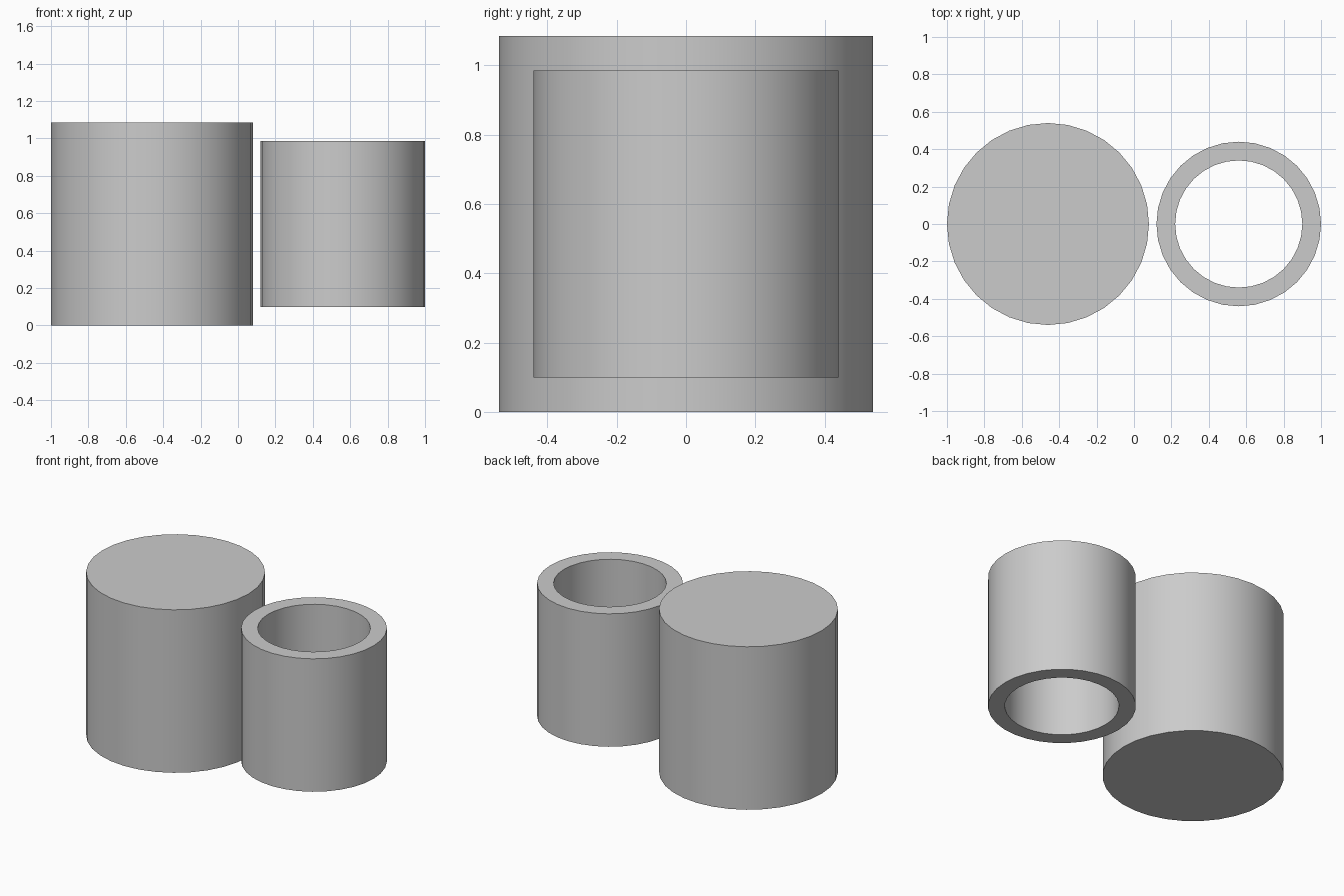
import bpy
import bmesh
import math

SIDES = 32

cube = bpy.data.objects.get("Cube")
if cube:
    bpy.data.objects.remove(cube, do_unlink=True)

grey = bpy.data.materials.new("plain grey")
grey.use_nodes = True
colour = (0.6, 0.6, 0.6, 1)
grey.diffuse_color = colour
grey.node_tree.nodes["Principled BSDF"].inputs["Base Color"].default_value = colour


def ring(bm, radius, z):
    """Circle of vertices at a height."""
    angles = [math.tau * i / SIDES for i in range(SIDES)]
    return [bm.verts.new((radius * math.cos(a), radius * math.sin(a), z)) for a in angles]


def bridge(bm, a, b):
    for i in range(SIDES):
        j = (i + 1) % SIDES
        bm.faces.new((a[i], a[j], b[j], b[i]))


def cylinder(name, x, radius, bottom, top, bore=0):
    """Upright cylinder, open right through when a bore radius is given."""
    bm = bmesh.new()
    low, high = ring(bm, radius, bottom), ring(bm, radius, top)
    bridge(bm, low, high)
    if bore:
        inner_low, inner_high = ring(bm, bore, bottom), ring(bm, bore, top)
        bridge(bm, high, inner_high)
        bridge(bm, inner_high, inner_low)
        bridge(bm, inner_low, low)
    else:
        bm.faces.new(high)
        bm.faces.new(low[::-1])
    mesh = bpy.data.meshes.new(name)
    bm.to_mesh(mesh)
    bm.free()
    mesh.materials.append(grey)
    obj = bpy.data.objects.new(name, mesh)
    obj.location.x = x
    bpy.context.collection.objects.link(obj)
    bpy.ops.object.select_all(action="DESELECT")
    obj.select_set(True)
    bpy.context.view_layer.objects.active = obj
    bpy.ops.object.shade_smooth_by_angle(angle=math.radians(30))


# Solid block on the ground
cylinder("solid_cylinder", -0.46, 0.54, 0, 1.085)

# Open tube, raised slightly
cylinder("hollow_tube", 0.56, 0.44, 0.1, 0.985, bore=0.34)
